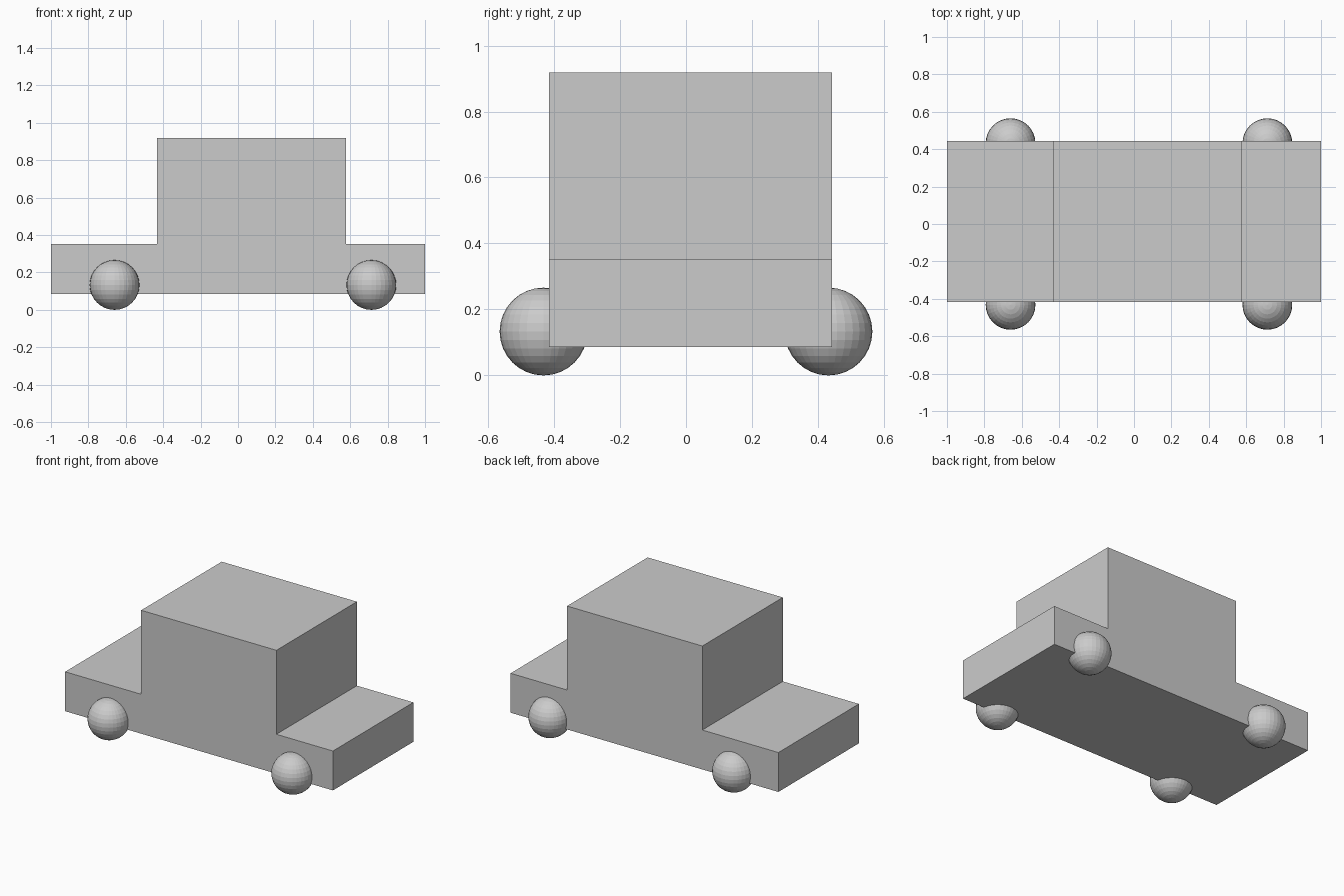
import bpy, bmesh
from mathutils import Matrix

if "Cube" in bpy.data.objects:
    bpy.data.objects.remove(bpy.data.objects["Cube"])

grey = bpy.data.materials.new("light grey")
grey.diffuse_color = (0.6, 0.6, 0.6, 1)
grey.use_nodes = True
grey.node_tree.nodes["Principled BSDF"].inputs["Base Color"].default_value = grey.diffuse_color


def finish(name, bm):
    mesh = bpy.data.meshes.new(name)
    bmesh.ops.recalc_face_normals(bm, faces=bm.faces)
    bm.to_mesh(mesh)
    bm.free()
    mesh.materials.append(grey)
    obj = bpy.data.objects.new(name, mesh)
    bpy.context.collection.objects.link(obj)
    return obj


# Car body with raised cabin: stepped side profile extruded across the width
BACK, FRONT = 0.443, -0.416
profile = [(-1, 0.086), (1, 0.086), (1, 0.352), (0.578, 0.352),
           (0.578, 0.919), (-0.432, 0.919), (-0.432, 0.352), (-1, 0.352)]
bm = bmesh.new()
side = bm.faces.new([bm.verts.new((x, FRONT, z)) for x, z in profile])
ext = bmesh.ops.extrude_face_region(bm, geom=[side], use_keep_orig=True)
verts = [g for g in ext["geom"] if isinstance(g, bmesh.types.BMVert)]
bmesh.ops.translate(bm, verts=verts, vec=(0, BACK - FRONT, 0))
finish("car_body", bm)

# Ball wheels, partly sunk into the body sides
R = 0.133
for end, x in (("left", -0.66), ("right", 0.713)):
    for label, y in (("front", -0.432), ("back", 0.432)):
        bm = bmesh.new()
        bmesh.ops.create_uvsphere(bm, u_segments=32, v_segments=16, radius=R,
                                  matrix=Matrix.Translation((x, y, R)))
        finish(f"{label}_{end}_wheel", bm)
